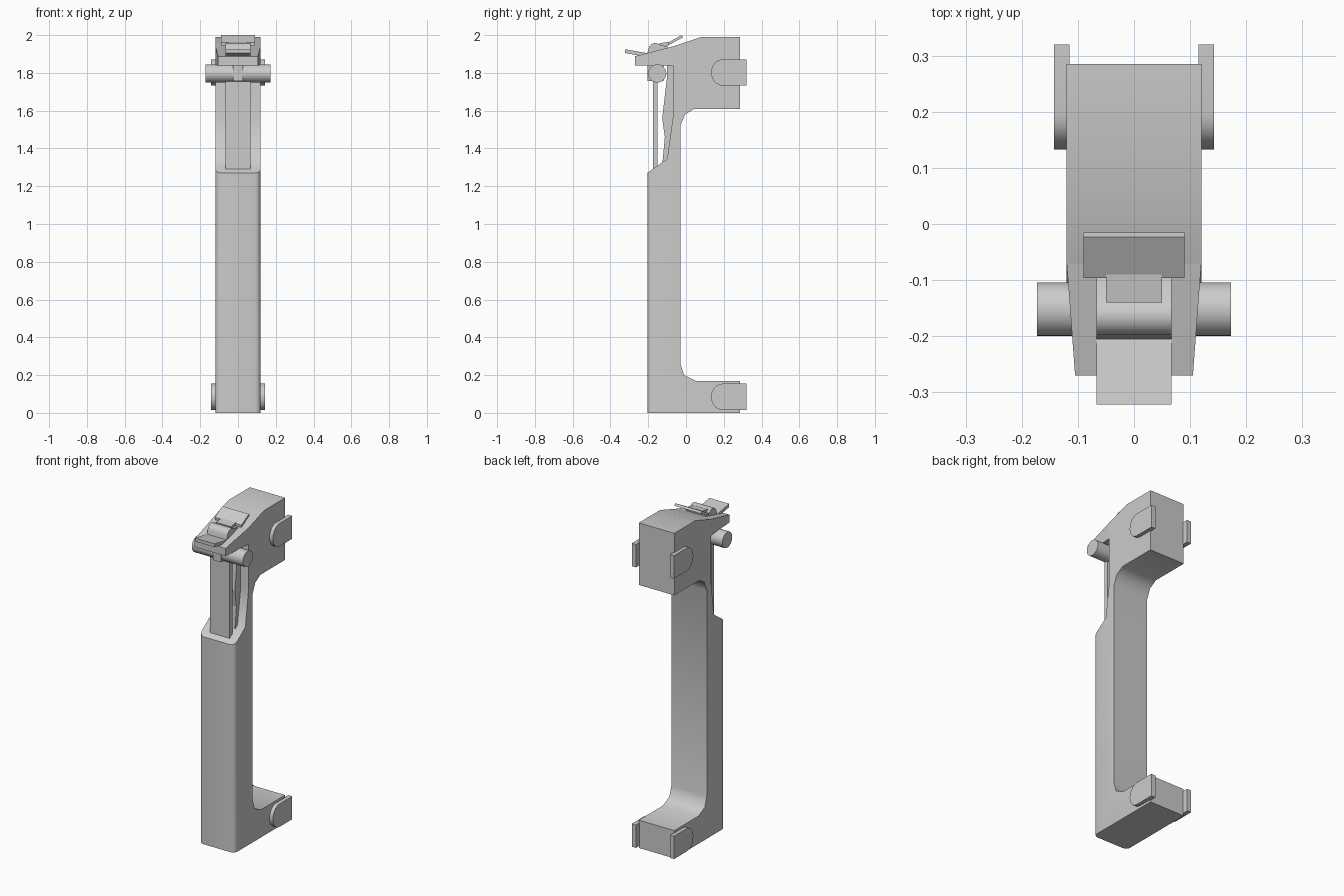
import bpy, bmesh, math

if "Cube" in bpy.data.objects:
    bpy.data.objects.remove(bpy.data.objects["Cube"])


def finish(name, bm, angle):
    bmesh.ops.recalc_face_normals(bm, faces=bm.faces)
    me = bpy.data.meshes.new(name)
    bm.to_mesh(me)
    bm.free()
    ob = bpy.data.objects.new(name, me)
    bpy.context.collection.objects.link(ob)
    bpy.ops.object.select_all(action='DESELECT')
    ob.select_set(True)
    bpy.context.view_layer.objects.active = ob
    bpy.ops.object.shade_smooth_by_angle(angle=math.radians(angle))
    return ob


def prism_bm(pts, x0, x1):
    """Extrude a (y, z) side profile from x0 to x1."""
    bm = bmesh.new()
    f = bm.faces.new([bm.verts.new((x0, y, z)) for y, z in pts])
    r = bmesh.ops.extrude_face_region(bm, geom=[f])
    for v in r['geom']:
        if isinstance(v, bmesh.types.BMVert):
            v.co.x = x1
    return bm


def prism(name, pts, x0, x1, angle=30):
    return finish(name, prism_bm(pts, x0, x1), angle)


def arc(cy, cz, ry, rz, a0, a1, n):
    return [(cy + ry * math.cos(math.radians(a0 + (a1 - a0) * i / n)),
             cz + rz * math.sin(math.radians(a0 + (a1 - a0) * i / n))) for i in range(n + 1)]


# C-shaped body with rounded front grip edges
body = prism_bm([(-.205, 0), (.285, 0), (.285, .17), (.05, .17), (-.01, .2), (-.03, .26),
                 (-.03, 1.52), (-.005, 1.58), (.045, 1.61), (.285, 1.61), (.285, 1.99),
                 (.08, 1.99), (-.07, 1.94), (-.07, 1.56), (-.1, 1.345), (-.205, 1.27)],
                -.12, .12)
front = [e for e in body.edges if all(abs(v.co.y + .205) < 1e-4 for v in e.verts)
         and abs(e.verts[0].co.z - e.verts[1].co.z) > 1]
bmesh.ops.bevel(body, geom=front, offset=.028, segments=3, profile=.5, affect='EDGES')
finish("body", body, 50)

# Tapered nose over the lever
nose = prism_bm([(-.06, 1.84), (-.06, 1.942), (-.07, 1.94), (-.27, 1.888), (-.27, 1.84)],
                -.12, .12)
for v in nose.verts:
    if v.co.y < -.2:
        v.co.x *= .105 / .12
finish("nose", nose, 20)

# Side lugs with rounded front ends, top and bottom
for label, cz in (("top", 1.802), ("bottom", .085)):
    for side, s in (("right", 1), ("left", -1)):
        pts = [(.32, cz - .07), (.32, cz + .07)] + arc(.195, cz, .062, .07, 90, 270, 10)
        prism(f"{label}_lug_{side}", pts, s * .115, s * .143)

# Cross pin and its central hanger
prism("cross_pin", arc(-.152, 1.797, .048, .048, 0, 345, 23), -.173, .173)
prism("pin_hanger", [(-.205, 1.757), (-.12, 1.757), (-.12, 1.85), (-.205, 1.85)], -.027, .027)

# Front lever plate and bent plate behind it
prism("lever_plate", [(-.176, 1.285), (-.15, 1.285), (-.15, 1.79), (-.176, 1.79)], -.067, .067)
prism("bent_plate", [(-.127, 1.3), (-.112, 1.46), (-.126, 1.56), (-.1, 1.78), (-.1, 1.845),
                     (-.065, 1.845), (-.065, 1.56), (-.095, 1.3)], -.067, .067, 10)

# Thumb latch: sloping tab and humped middle
prism("latch_tab", [(-.322, 1.905), (-.322, 1.925), (-.18, 1.9), (-.18, 1.88)], -.067, .067)
prism("latch_hump", [(-.095, 1.91), (-.095, 1.94)] + arc(-.163, 1.922, .036, .036, 45, 180, 8)
      + [(-.205, 1.905), (-.205, 1.88)], -.067, .067)

# Raised flap with narrower neck
prism("flap_neck", [(-.14, 1.938), (-.14, 1.957), (-.09, 1.964), (-.09, 1.947)], -.05, .05)
prism("flap", [(-.096, 1.946), (-.096, 1.96), (-.023, 2.0), (-.015, 1.988)], -.09, .09)
